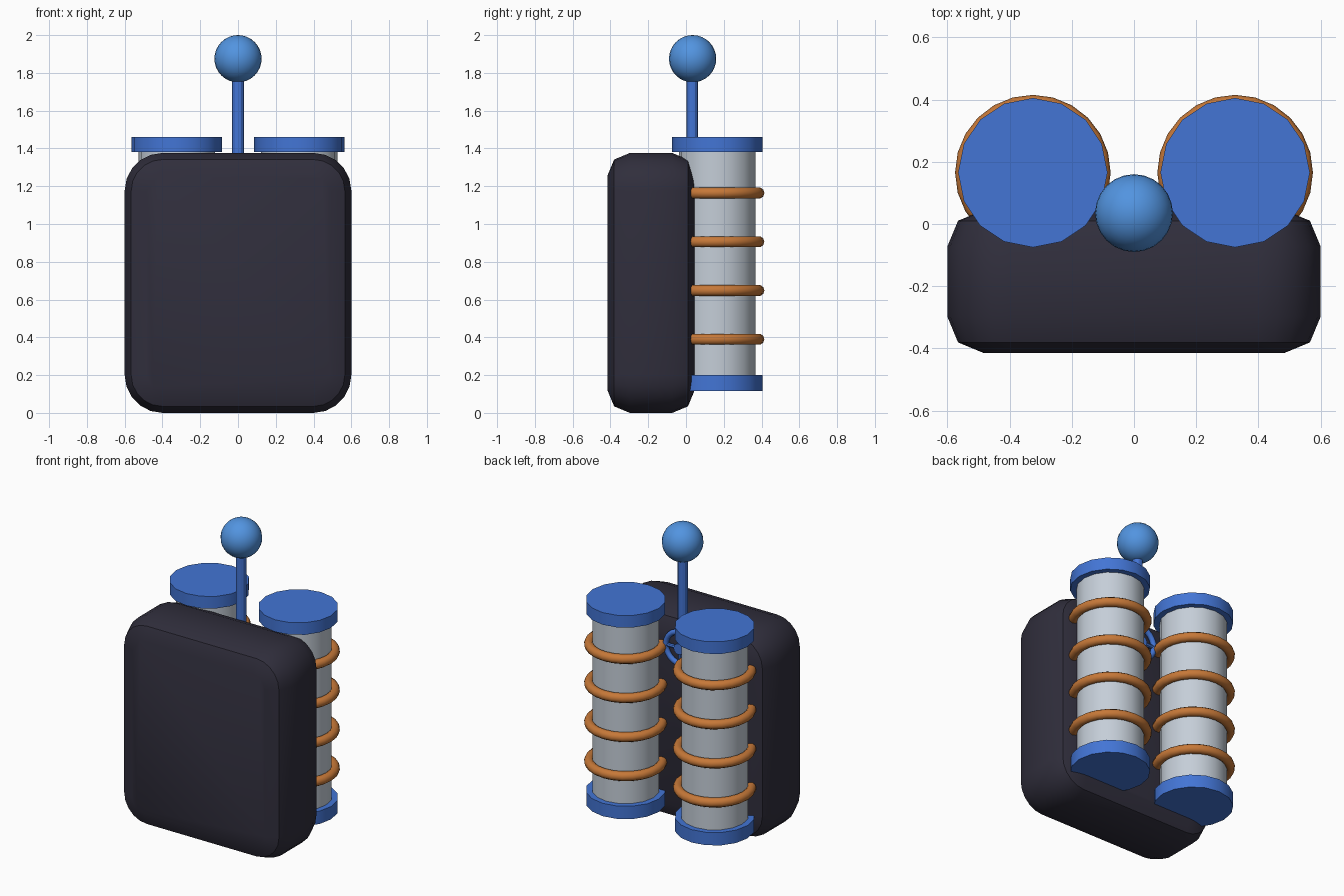
import bpy, bmesh, math
from mathutils import Vector

cube = bpy.data.objects.get("Cube")
if cube:
    bpy.data.objects.remove(cube, do_unlink=True)


def material(name, srgb):
    rgba = [((c / 255 + 0.055) / 1.055) ** 2.4 for c in srgb] + [1.0]
    m = bpy.data.materials.new(name)
    m.use_nodes = True
    m.diffuse_color = rgba
    m.node_tree.nodes["Principled BSDF"].inputs["Base Color"].default_value = rgba
    return m


CASE = material("dark_case", (48, 46, 60))
BLUE = material("blue", (67, 117, 213))
LIGHT = material("light_blue", (82, 148, 224))
METAL = material("pale_metal", (197, 206, 216))
COPPER = material("copper", (198, 120, 56))


def finish(name, mat, angle=30):
    o = bpy.context.object
    o.name = name
    o.data.materials.append(mat)
    bpy.ops.object.shade_smooth_by_angle(angle=math.radians(angle))
    return o


def rod(name, mat, start, end, radius, sides=16):
    a, b = Vector(start), Vector(end)
    bpy.ops.mesh.primitive_cylinder_add(
        vertices=sides, radius=radius, depth=(b - a).length, location=(a + b) / 2,
        rotation=(b - a).to_track_quat('Z', 'Y').to_euler())
    return finish(name, mat)


def ring(name, mat, loc, major, minor, rot=(0, 0, 0)):
    bpy.ops.mesh.primitive_torus_add(
        major_segments=24, minor_segments=10, location=loc, rotation=rot,
        major_radius=major, minor_radius=minor)
    return finish(name, mat, 50)


# Pack body: rounded rectangles stacked along y, with a two-step rounded rim
def rounded_loop(bm, y, inset, corner=0.2, steps=5):
    verts = []
    for k, (sx, sz) in enumerate([(1, 1), (-1, 1), (-1, -1), (1, -1)]):
        for i in range(steps + 1):
            t = (k + i / steps) * math.pi / 2
            r = corner - inset
            verts.append(bm.verts.new((sx * 0.4 + r * math.cos(t), y,
                                       0.688 + sz * 0.488 + r * math.sin(t))))
    return verts


front, back, rim = -0.415, 0.045, 0.118
mid = rim * (1 - math.sqrt(0.5))
sections = [(front, rim), (front + mid, mid), (front + rim, 0),
            (back - rim, 0), (back - mid, mid), (back, rim)]
bm = bmesh.new()
loops = [rounded_loop(bm, y, inset) for y, inset in sections]
for a, b in zip(loops, loops[1:]):
    n = len(a)
    for i in range(n):
        j = (i + 1) % n
        bm.faces.new((a[i], a[j], b[j], b[i]))
bm.faces.new(loops[0])
bm.faces.new(loops[-1])
bmesh.ops.recalc_face_normals(bm, faces=bm.faces)
mesh = bpy.data.meshes.new("pack_body")
bm.to_mesh(mesh)
bm.free()
body = bpy.data.objects.new("pack_body", mesh)
bpy.context.collection.objects.link(body)
bpy.ops.object.select_all(action='DESELECT')
body.select_set(True)
bpy.context.view_layer.objects.active = body
finish("pack_body", CASE)

# Two tanks with end caps and copper coils
for side, x in (("left", 0.325), ("right", -0.325)):
    y = 0.165
    rod(side + "_tank", METAL, (x, y, 0.15), (x, y, 1.42), 0.203)
    rod(side + "_bottom_cap", BLUE, (x, y, 0.115), (x, y, 0.2), 0.24)
    rod(side + "_top_cap", BLUE, (x, y, 1.38), (x, y, 1.46), 0.24)
    for i in range(4):
        ring(f"{side}_coil_{i + 1}", COPPER, (x, y, 0.39 + i * 0.258), 0.22, 0.03)

# Antenna with ball
rod("antenna_stem", BLUE, (0, 0.033, 1.3), (0, 0.033, 1.8), 0.031, 12)
bpy.ops.mesh.primitive_uv_sphere_add(segments=24, ring_count=16, radius=0.125,
                                     location=(0, 0.035, 1.875))
finish("antenna_ball", LIGHT)

# Hand wheel on the back, between the tanks
wheel = Vector((0, 0.06, 1.18))
ring("wheel_rim", BLUE, wheel, 0.105, 0.018, (math.pi / 2, 0, 0))
rod("wheel_hub", BLUE, wheel - Vector((0, 0.03, 0)), wheel + Vector((0, 0.02, 0)), 0.035)
for name, d in (("wheel_cross_spoke", Vector((0.105, 0, 0))),
                ("wheel_upright_spoke", Vector((0, 0, 0.105)))):
    rod(name, BLUE, wheel - d, wheel + d, 0.013, 8)
